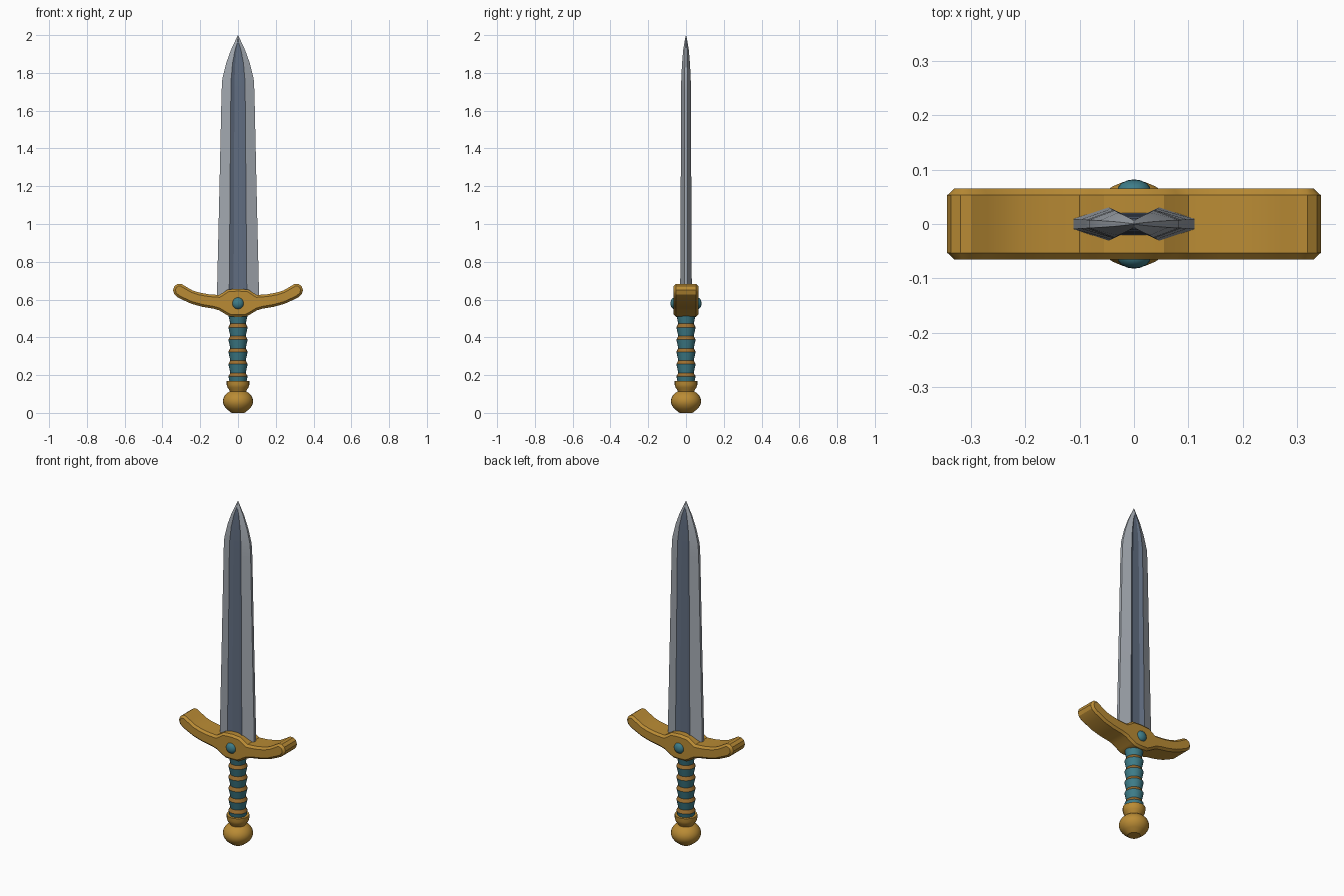
import bpy, bmesh, math

if "Cube" in bpy.data.objects:
    bpy.data.objects.remove(bpy.data.objects["Cube"])


def material(name, rgb):
    m = bpy.data.materials.new(name)
    m.diffuse_color = (*rgb, 1)
    m.use_nodes = True
    m.node_tree.nodes["Principled BSDF"].inputs["Base Color"].default_value = m.diffuse_color
    return m


GOLD = material("gold", (0.49, 0.26, 0.035))
BRONZE = material("bronze", (0.33, 0.155, 0.028))
TEAL = material("teal", (0.048, 0.205, 0.25))
STEEL = material("steel", (0.36, 0.39, 0.43))
DARK_STEEL = material("dark steel", (0.12, 0.155, 0.22))


def finish(name, bm, mats, angle=35):
    bmesh.ops.recalc_face_normals(bm, faces=bm.faces)
    me = bpy.data.meshes.new(name)
    bm.to_mesh(me)
    bm.free()
    for m in mats:
        me.materials.append(m)
    for p in me.polygons:
        p.use_smooth = True
    me.set_sharp_from_angle(angle=math.radians(angle))
    ob = bpy.data.objects.new(name, me)
    bpy.context.collection.objects.link(ob)
    return ob


def loft(rings, color_rule=lambda ring, side: 0):
    """Skin closed rings of points and cap both ends."""
    bm = bmesh.new()
    loops = [[bm.verts.new(p) for p in ring] for ring in rings]
    n = len(loops[0])
    for k, (a, b) in enumerate(zip(loops, loops[1:])):
        for i in range(n):
            j = (i + 1) % n
            bm.faces.new((a[i], a[j], b[j], b[i])).material_index = color_rule(k, i)
    bm.faces.new(loops[0][::-1])
    bm.faces.new(loops[-1])
    return bm


def lathe(profile, sides=24, color_rule=lambda ring, side: 0):
    rings = [[(r * math.cos(2 * math.pi * i / sides),
               r * math.sin(2 * math.pi * i / sides), z) for i in range(sides)]
             for r, z in profile]
    return loft(rings, color_rule)


# Blade: height, half width, fuller half width, ridge depth, fuller depth
sections = [
    (0.60, 0.112, 0.047, 0.031, 0.020),
    (1.20, 0.098, 0.042, 0.028, 0.018),
    (1.70, 0.087, 0.038, 0.026, 0.016),
    (1.77, 0.083, 0.036, 0.025, 0.016),
    (1.85, 0.063, 0.029, 0.021, 0.014),
    (1.92, 0.038, 0.016, 0.015, 0.011),
    (1.965, 0.017, 0.002, 0.008, 0.0075),
    (2.00, 0.0006, 0.0003, 0.0006, 0.0005),
]
rings = []
for z, w, r, t, f in sections:
    half = [(w, t * 0.3), (r, t), (r * 0.5, f), (-r * 0.5, f), (-r, t), (-w, t * 0.3)]
    rings.append([(x, y, z) for x, y in half] + [(-x, -y, z) for x, y in half])
finish("blade", loft(rings, lambda k, i: int(i % 6 in (1, 2, 3) and k < 6)),
       [STEEL, DARK_STEEL], 12)

# Crossguard: mirrored outline extruded through the depth
right = [(0.0, 0.508), (0.042, 0.510), (0.062, 0.520), (0.10, 0.543), (0.13, 0.552),
         (0.19, 0.562), (0.245, 0.577), (0.285, 0.595), (0.318, 0.611), (0.337, 0.628),
         (0.344, 0.650), (0.337, 0.671), (0.320, 0.683), (0.300, 0.683), (0.270, 0.665),
         (0.240, 0.648), (0.205, 0.637), (0.155, 0.628), (0.10, 0.624), (0.08, 0.636),
         (0.055, 0.653), (0.0, 0.657)]
outline = right + [(-x, z) for x, z in right[-2:0:-1]]
guard = finish("crossguard",
               loft([[(x, y, z) for x, z in outline] for y in (-0.065, 0.065)]), [GOLD], 30)
bev = guard.modifiers.new("chamfer", "BEVEL")
bev.width = 0.012
bev.segments = 1
bev.limit_method = "ANGLE"
bev.angle_limit = math.radians(60)

# Round gems on both faces of the guard
for name, side in (("front_gem", -1), ("back_gem", 1)):
    bm = bmesh.new()
    bmesh.ops.create_uvsphere(bm, u_segments=16, v_segments=10, radius=0.031)
    for v in bm.verts:
        v.co.y = side * 0.061 + v.co.y * 0.68
        v.co.z += 0.58
    finish(name, bm, [TEAL], 40)

# Grip: flared wraps, each closed by a bronze ledge
profile = []
wraps, z0, step = 6, 0.147, 0.065
for k in range(wraps):
    z = z0 + k * step
    profile += [(0.041, z), (0.051, z + 0.046)]
profile.append((0.041, z0 + wraps * step))
finish("grip", lathe(profile, 20, lambda k, i: k % 2), [TEAL, BRONZE], 25)

# Pommel collar and ball
finish("pommel_collar", lathe([(0.040, 0.105), (0.046, 0.122), (0.056, 0.135),
                               (0.060, 0.150), (0.060, 0.170), (0.040, 0.170)]),
       [GOLD], 40)
ball = [(0.034, 0.0), (0.060, 0.020)]
ball += [(0.080 * math.cos(a), 0.062 + 0.062 * math.sin(a))
         for a in (math.radians(d) for d in range(-32, 66, 12))]
finish("pommel", lathe(ball), [GOLD], 30)
